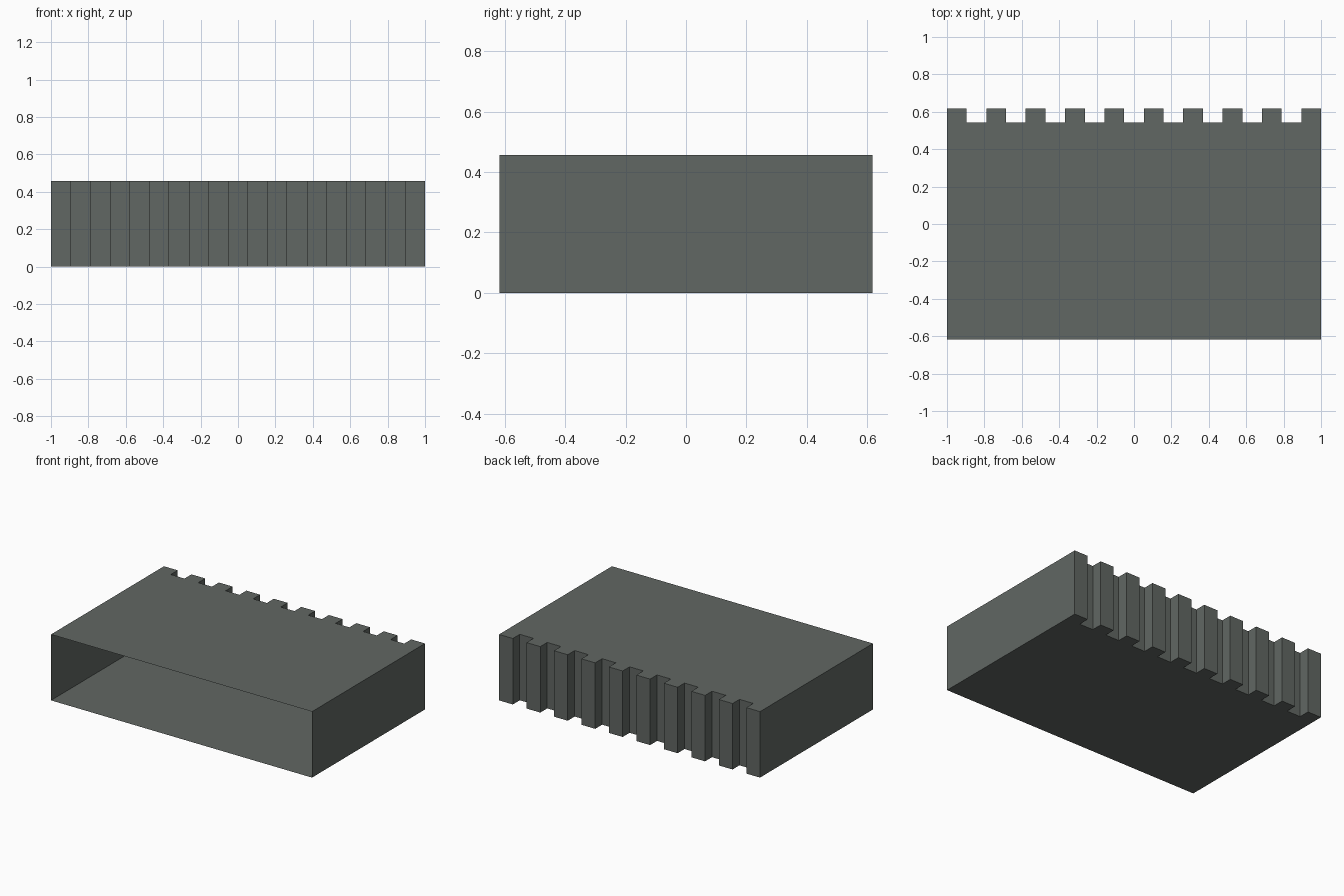
import bpy, bmesh

if "Cube" in bpy.data.objects:
    bpy.data.objects.remove(bpy.data.objects["Cube"])

W, D, H = 1.0, 0.618, 0.457   # half width, half depth, height
NOTCH = 0.076                 # depth of the back grooves
SEGMENTS = 19                 # alternating teeth and grooves

mat = bpy.data.materials.new("dark grey green")
mat.diffuse_color = (0.12, 0.135, 0.125, 1)
mat.use_nodes = True
mat.node_tree.nodes["Principled BSDF"].inputs["Base Color"].default_value = mat.diffuse_color

# Plan outline: open front corners, then the square-toothed back edge
outline = [(W, -D)]
for i in range(SEGMENTS):
    y = D if i % 2 == 0 else D - NOTCH
    for k in (i, i + 1):
        outline.append((W - 2 * W * k / SEGMENTS, y))
outline.append((-W, -D))

bm = bmesh.new()
low = [bm.verts.new((x, y, 0)) for x, y in outline]
high = [bm.verts.new((x, y, H)) for x, y in outline]

# Floor and roof
bm.faces.new(low[::-1])
bm.faces.new(high)

# Side walls and toothed back wall; the front stays open
for i in range(len(outline) - 1):
    bm.faces.new((low[i], low[i + 1], high[i + 1], high[i]))

mesh = bpy.data.meshes.new("open_sleeve")
bm.to_mesh(mesh)
bm.free()
mesh.materials.append(mat)
obj = bpy.data.objects.new("open_sleeve", mesh)
bpy.context.collection.objects.link(obj)
